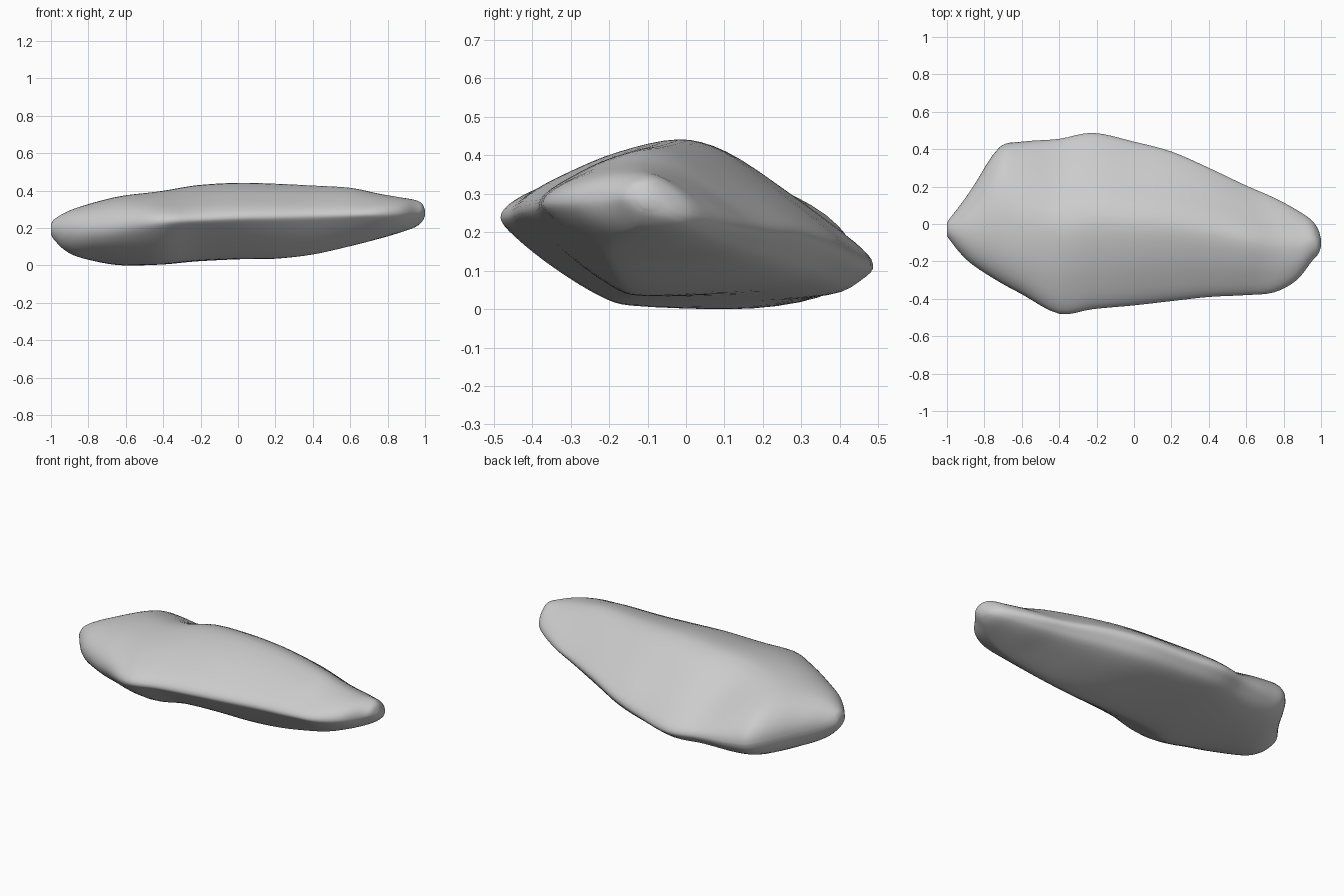
import bpy, bmesh, math

if "Cube" in bpy.data.objects:
    bpy.data.objects.remove(bpy.data.objects["Cube"])

# Stations along the stone: x, front rim y, z, back rim y, z, crown z, base z
STATIONS = [
    (-1.0, -.065, .20, .005, .195, .225, .17),
    (-.985, -.085, .20, .03, .19, .25, .145),
    (-.93, -.155, .195, .10, .18, .285, .09),
    (-.86, -.22, .20, .20, .17, .315, .055),
    (-.72, -.31, .21, .41, .15, .357, .025),
    (-.60, -.375, .225, .44, .135, .383, .012),
    (-.40, -.48, .24, .455, .125, .405, .008),
    (-.22, -.455, .25, .487, .12, .434, .025),
    (0, -.435, .26, .44, .14, .447, .035),
    (.2, -.412, .265, .387, .17, .442, .037),
    (.4, -.39, .27, .30, .20, .432, .06),
    (.6, -.38, .275, .205, .21, .42, .105),
    (.75, -.365, .28, .14, .22, .39, .145),
    (.87, -.30, .285, .075, .235, .37, .185),
    (.95, -.20, .29, .02, .25, .355, .215),
    (.985, -.16, .295, -.03, .26, .335, .245),
    (1.0, -.12, .29, -.08, .285, .30, .27),
]
# Closed cross-section: position from front to back, height (+crown, -base)
SECTION = [(0, 0), (.035, .19), (.14, .45), (.30, .77), (.48, 1), (.60, .95),
           (.76, .63), (.95, .19), (1, 0), (.97, -.23), (.88, -.52), (.60, -.82),
           (.36, -1), (.28, -.93), (.15, -.58), (.035, -.18)]


def hermite(p0, p1, p2, p3, t0, t1, t2, t3, t):
    h = t2 - t1
    s = (t - t1) / h
    out = []
    for a, b, c, d in zip(p0, p1, p2, p3):
        m1 = (c - a) / (t2 - t0) * h
        m2 = (d - b) / (t3 - t1) * h
        out.append((2*s**3 - 3*s*s + 1)*b + (s**3 - 2*s*s + s)*m1
                   + (3*s*s - 2*s**3)*c + (s**3 - s*s)*m2)
    return out


def smooth_section(steps=4):
    n = len(SECTION)
    pts = []
    for i in range(n):
        p = [SECTION[(i + k) % n] for k in (-1, 0, 1, 2)]
        t = [0]
        for a, b in zip(p, p[1:]):
            t.append(t[-1] + math.sqrt(math.dist(a, b)))
        for k in range(steps):
            pts.append(hermite(*p, *t, t[1] + (t[2] - t[1]) * k / steps))
    return pts


def smooth_stations(steps=4):
    rows = []
    last = len(STATIONS) - 1
    for i in range(last):
        p = [STATIONS[min(max(i + k, 0), last)] for k in (-1, 0, 1, 2)]
        t = [0]
        for a, b in zip(p, p[1:]):
            t.append(t[-1] + max(math.sqrt(math.dist(a, b)), .001))
        for k in range(steps):
            rows.append(hermite(*p, *t, t[1] + (t[2] - t[1]) * k / steps))
    rows.append(STATIONS[-1])
    return rows


def ramp(x, a, b):
    s = min(max((x - a) / (b - a), 0), 1)
    return s * s * (3 - 2 * s)


def blunted(u, h, w):
    # Round the section towards an ellipse where the stone has a blunt rim
    u = min(max(u, 0), 1)
    e = math.copysign(math.sqrt(max(1 - (2*u - 1)**2, 0)), h)
    return h + (e - h) * w


# Loft the cross-section through every station
bm = bmesh.new()
profile = smooth_section()
rings = []
for x, yf, zf, yb, zb, top, base in smooth_stations():
    x = max(-1, min(1, x))
    w = max(.08, .95 * ramp(x, -.25, -.75), .7 * ramp(x, .6, .95))
    peak = .48 - .06 * w
    crown = top - (zf + peak * (zb - zf))
    depth = zf + .4 * (zb - zf) - base
    ring = []
    for u, h in profile:
        k = blunted(u, h, w) * (crown if h > 0 else depth)
        ring.append(bm.verts.new((x, yf + u * (yb - yf), zf + u * (zb - zf) + k)))
    rings.append(ring)
n = len(profile)
for a, b in zip(rings, rings[1:]):
    for j in range(n):
        bm.faces.new((a[j], a[(j + 1) % n], b[(j + 1) % n], b[j]))

# Close both ends
bm.faces.new(rings[0])
bm.faces.new(rings[-1])
bmesh.ops.recalc_face_normals(bm, faces=bm.faces)

# Rest the stone on the ground plane
low = min(v.co.z for v in bm.verts)
for v in bm.verts:
    v.co.z -= low

mesh = bpy.data.meshes.new("flat_stone")
bm.to_mesh(mesh)
bm.free()
stone = bpy.data.objects.new("flat_stone", mesh)
bpy.context.collection.objects.link(stone)
bpy.context.view_layer.objects.active = stone
stone.select_set(True)
bpy.ops.object.shade_smooth_by_angle(angle=math.radians(40))
